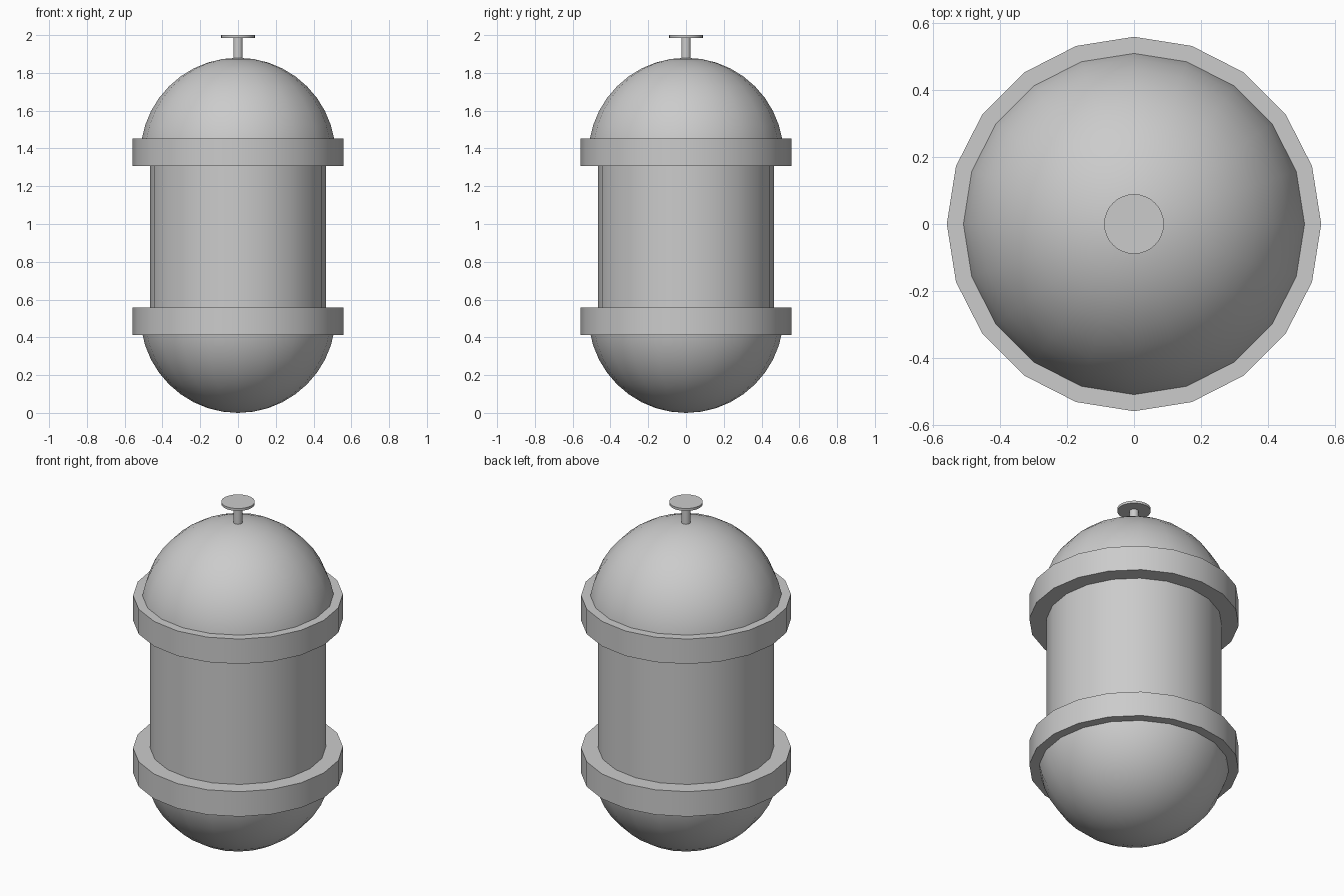
import bpy, bmesh, math

if "Cube" in bpy.data.objects:
    bpy.data.objects.remove(bpy.data.objects["Cube"])


def lathe(name, profile, sides):
    """Revolve (radius, z) points around z; radius 0 makes a pole."""
    bm = bmesh.new()
    rows = []
    for r, z in profile:
        if r < 1e-6:
            rows.append([bm.verts.new((0, 0, z))] * sides)
        else:
            rows.append([bm.verts.new((r * math.cos(2 * math.pi * i / sides),
                                       r * math.sin(2 * math.pi * i / sides), z))
                         for i in range(sides)])
    for a, b in zip(rows, rows[1:]):
        for i in range(sides):
            j = (i + 1) % sides
            corners = list(dict.fromkeys((a[i], a[j], b[j], b[i])))
            if len(corners) > 2:
                bm.faces.new(corners)
    bmesh.ops.recalc_face_normals(bm, faces=bm.faces)
    mesh = bpy.data.meshes.new(name)
    bm.to_mesh(mesh)
    bm.free()
    ob = bpy.data.objects.new(name, mesh)
    bpy.context.collection.objects.link(ob)
    bpy.ops.object.select_all(action='DESELECT')
    ob.select_set(True)
    bpy.context.view_layer.objects.active = ob
    bpy.ops.object.shade_smooth_by_angle(angle=math.radians(30))
    return ob


def cylinder(name, r, z0, z1, sides=20):
    return lathe(name, [(0, z0), (r, z0), (r, z1), (0, z1)], sides)


def dome(name, r, z, direction, steps=10):
    arc = [(r * math.cos(math.pi / 2 * k / steps),
            z + direction * r * math.sin(math.pi / 2 * k / steps))
           for k in range(steps)]
    return lathe(name, [(0, z)] + arc + [(0, z + direction * r)], 20)


# Tank body
cylinder("tank_body", 0.467, 0.48, 1.38)

# Rounded ends
dome("upper_dome", 0.517, 1.363, 1)
dome("lower_dome", 0.517, 0.517, -1)

# Clamping bands
cylinder("upper_band", 0.558, 1.307, 1.453)
cylinder("lower_band", 0.558, 0.412, 0.558)

# Valve on top
cylinder("valve_stem", 0.025, 1.85, 1.99, 20)
cylinder("valve_disc", 0.089, 1.986, 2.0, 32)
